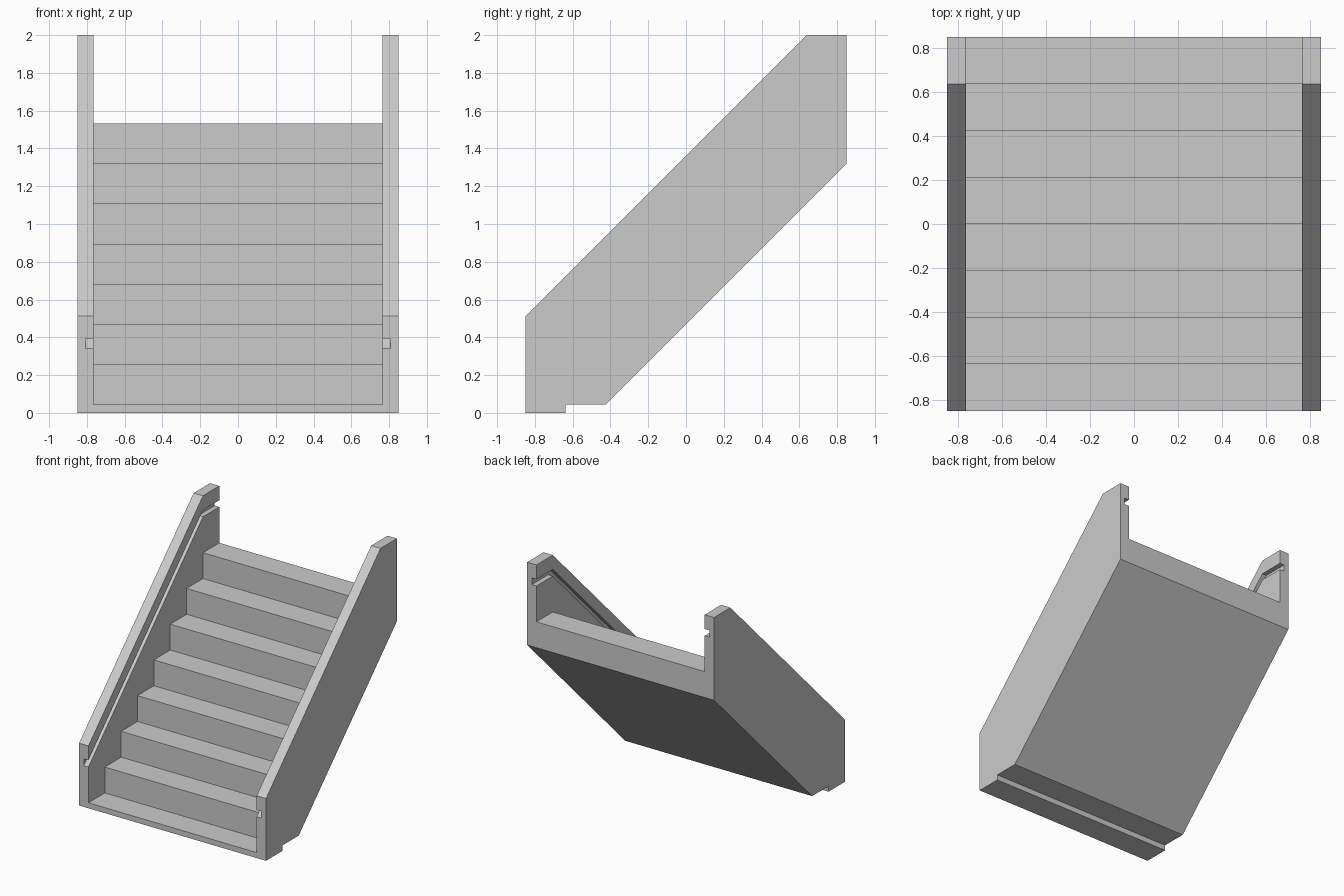
import bpy, bmesh

if "Cube" in bpy.data.objects:
    bpy.data.objects.remove(bpy.data.objects["Cube"])

HALF = 0.85          # half width and half depth
INNER = 0.765        # inner face of the side walls
GROOVE = 0.807       # depth the rail groove reaches
STEP = 2 * HALF / 8  # tread depth and riser height
BASE = 0.045         # height of the lowest tread


def prism(name, profile, x0, x1):
    """Extrude a (y, z) profile from x0 to x1."""
    bm = bmesh.new()
    face = bm.faces.new([bm.verts.new((x0, y, z)) for y, z in profile])
    ext = bmesh.ops.extrude_face_region(bm, geom=[face])
    verts = [v for v in ext["geom"] if isinstance(v, bmesh.types.BMVert)]
    bmesh.ops.translate(bm, verts=verts, vec=(x1 - x0, 0, 0))
    bmesh.ops.recalc_face_normals(bm, faces=bm.faces)
    mesh = bpy.data.meshes.new(name)
    bm.to_mesh(mesh)
    bm.free()
    obj = bpy.data.objects.new(name, mesh)
    bpy.context.collection.objects.link(obj)
    return obj


# Underside shared by steps and walls, from back to front
underside = [(HALF, 1.32), (-0.425, BASE), (-0.6375, BASE),
             (-0.6375, 0), (-HALF, 0)]

# Steps: zigzag treads and risers closed by the sloping underside
treads = []
for i in range(8):
    y, z = -HALF + i * STEP, BASE + i * STEP
    treads += [(y, z), (y + STEP, z)]
prism("steps", treads + underside, -INNER, INNER)

# Side wall, mirrored to the other side
wall = prism("side_walls", [(-HALF, 0.5125), (0.6375, 2), (HALF, 2)] + underside,
             INNER, HALF)

# Rail groove: follows the slope, then runs level to the back
cutter = prism("groove_cutter",
               [(-HALF - 0.1, 0.24), (0.6375, 1.8275), (HALF + 0.1, 1.8275),
                (HALF + 0.1, 1.8825), (0.6375, 1.8825), (-HALF - 0.1, 0.295)],
               INNER - 0.1, GROOVE)
cutter.hide_render = True

cut = wall.modifiers.new("groove", 'BOOLEAN')
cut.operation = 'DIFFERENCE'
cut.solver = 'EXACT'
cut.object = cutter
wall.modifiers.new("mirror", 'MIRROR').use_axis[0] = True

# Bake the modifiers and drop the cutter
bpy.context.view_layer.objects.active = wall
for name in ("groove", "mirror"):
    bpy.ops.object.modifier_apply(modifier=name)
bpy.data.objects.remove(cutter)
